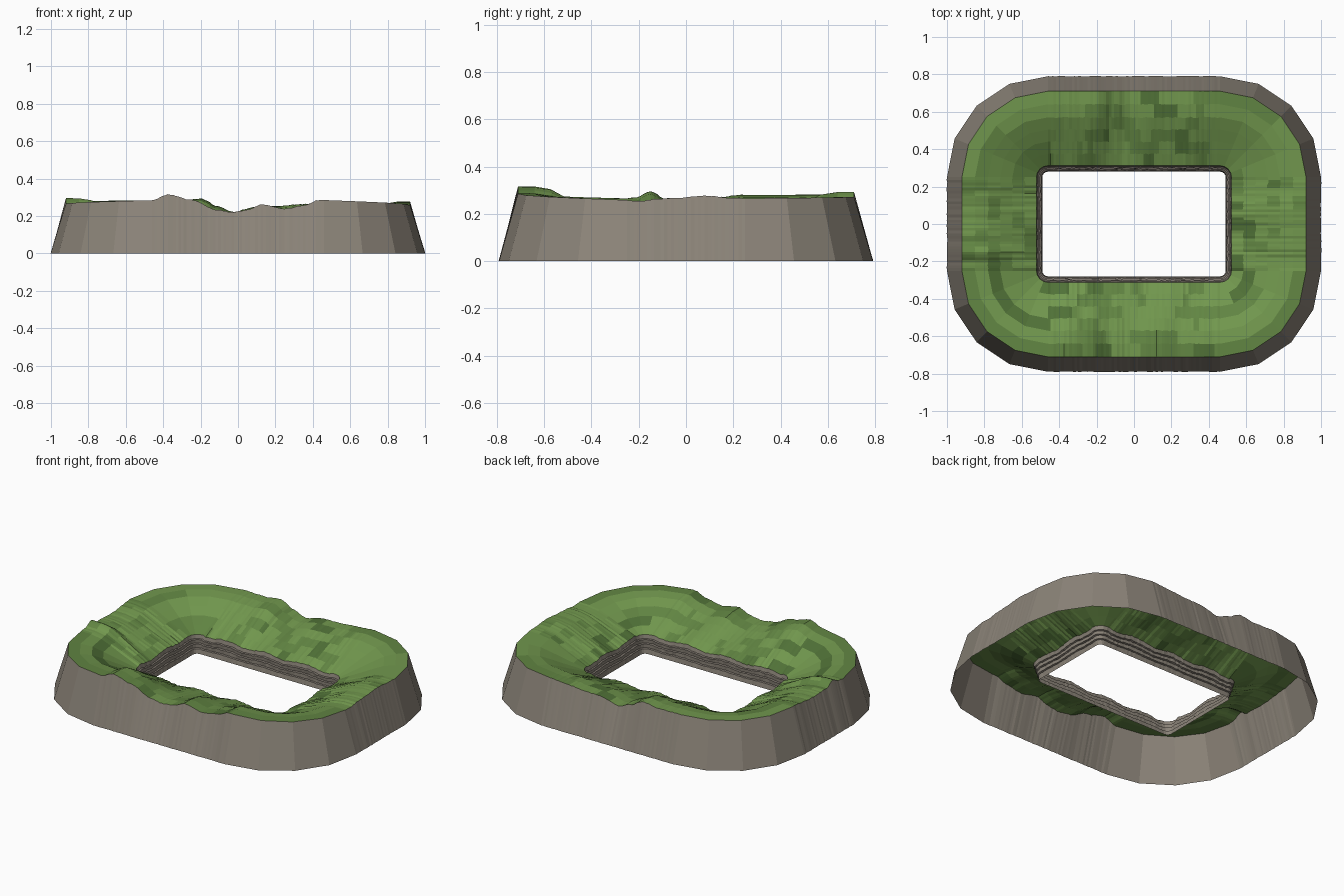
import bpy, bmesh, math, random

if "Cube" in bpy.data.objects:
    bpy.data.objects.remove(bpy.data.objects["Cube"])

random.seed(7)
CX, CY = 0.46, 0.25          # core rectangle; every ring is an offset of it
PIT_TOP, PIT_LOW = 0.147, 0.04


def mat(name, rgb):
    m = bpy.data.materials.new(name)
    m.diffuse_color = (*rgb, 1)
    m.use_nodes = True
    m.node_tree.nodes["Principled BSDF"].inputs["Base Color"].default_value = m.diffuse_color
    return m


rock = mat("rock", (0.26, 0.23, 0.19))
strata = mat("dark_rock", (0.19, 0.165, 0.14))
greens = [mat("grass_light", (0.165, 0.31, 0.075)),
          mat("grass_mid", (0.12, 0.235, 0.055)),
          mat("grass_dark", (0.08, 0.165, 0.038))]

# Rim height along each straight side: (position, z)
front = [(-.46, .284), (-.37, .315), (-.25, .285), (-.1, .23), (-.03, .22), (.05, .232),
         (.13, .262), (.25, .24), (.35, .255), (.43, .285), (.46, .285)]
back = [(-.46, .282), (-.3, .28), (-.2, .292), (-.1, .25), (-.03, .222), (.1, .25),
        (.2, .252), (.3, .26), (.46, .272)]
right = [(-.25, .258), (-.2, .254), (-.1, .265), (.1, .276), (.17, .268), (.25, .265)]
left = [(-.25, .265), (-.21, .27), (-.15, .295), (-.09, .266), (.05, .262), (.25, .28)]


def sample(keys, t):
    for (a, za), (b, zb) in zip(keys, keys[1:]):
        if t <= b + 1e-6:
            f = (t - a) / (b - a)
            f = f * f * (3 - 2 * f)
            return za + (zb - za) * f
    return keys[-1][1]


# Columns around the loop: core point, outward normal, rim height, pit height, jitter
cols = []
sides = [(right, 0, CY, lambda t: (CX, t)), (back, 90, CX, lambda t: (-t, CY)),
         (left, 180, CY, lambda t: (-CX, -t)), (front, 270, CX, lambda t: (t, -CY))]
for k, (keys, ang, half, place) in enumerate(sides):
    flip = 1 if k in (0, 3) else -1
    n = int(half * 2 / 0.014)
    nx, ny = math.cos(math.radians(ang)), math.sin(math.radians(ang))
    for i in range(n + 1):
        t = -half + 2 * half * i / n
        end = i in (0, n)
        w = 0 if end else 1
        pit = PIT_TOP + w * (0.008 * math.sin(t * 23 + k) + random.uniform(-.003, .003))
        z = sample(keys, flip * t) + w * random.uniform(-.002, .002)
        cols.append((*place(t), nx, ny, z, pit, w))
    # coarse rounded corner up to the next side
    nk = sides[(k + 1) % 4]
    z0 = cols[-1][4]
    z1 = sample(nk[0], nk[2] * (-1 if (k + 1) % 4 in (0, 3) else 1))
    c = place(half)
    for j in (1, 2, 3):
        a = math.radians(ang + 22.5 * j)
        cols.append((*c, math.cos(a), math.sin(a), z0 + (z1 - z0) * j / 4, PIT_TOP, 0))


def sweep(name, rows, mats, pick):
    """Skin rows of (radius, height function, jitter) around the loop."""
    bm = bmesh.new()
    grid = []
    for r, hz, jit in rows:
        ring = []
        for x, y, nx, ny, z, pit, w in cols:
            rr = r + w * random.uniform(-jit, jit)
            ring.append(bm.verts.new((x + nx * rr, y + ny * rr, hz(z, pit))))
        grid.append(ring)
    n = len(cols)
    for i in range(len(rows) - 1):
        for j in range(n):
            q = (j + 1) % n
            f = bm.faces.new((grid[i][j], grid[i][q], grid[i + 1][q], grid[i + 1][j]))
            f.material_index = pick(i, j)
    me = bpy.data.meshes.new(name)
    bm.to_mesh(me)
    bm.free()
    for m in mats:
        me.materials.append(m)
    ob = bpy.data.objects.new(name, me)
    bpy.context.collection.objects.link(ob)
    return ob


# Sloping outer skirt, open underneath
sweep("outer_rock_wall", [(0.54, lambda z, p: 0, 0.002), (0.46, lambda z, p: z, 0)],
      [rock], lambda i, j: 0)

# Grass: level rim shelf, then a bank falling to the pit edge
patches = []
for row in range(6):
    line = []
    while len(line) < len(cols):
        line += [random.choices((0, 1, 2), (6, 3, 0.7))[0]] * random.randint(2, 9)
    patches.append(line)


def bank(f):
    return lambda z, p: p + (z - 0.012 - p) * f


grass_rows = [(0.46, lambda z, p: z, 0), (0.39, lambda z, p: z - .001, .003),
              (0.32, bank(1), .004)]
for f, r in ((0.76, 0.255), (0.5, 0.19), (0.25, 0.125), (0, 0.062)):
    grass_rows.append((r, bank(f), 0.004 if f else 0))
sweep("grass_bank", grass_rows, greens, lambda i, j: patches[i][j])

# Layered rock lining of the pit, narrowing downwards in small ledges
lining = [(.062, .147), (.057, .124), (.049, .120), (.051, .099), (.042, .095),
          (.043, .073), (.035, .069), (.030, .04)]


def layer(z0):
    f = (z0 - PIT_LOW) / (PIT_TOP - PIT_LOW)
    return lambda z, p: PIT_LOW + (p - PIT_LOW) * f


sweep("pit_rock_wall", [(r, layer(z), 0.002 if 0.04 < z < 0.14 else 0) for r, z in lining],
      [rock, strata], lambda i, j: i % 2)
